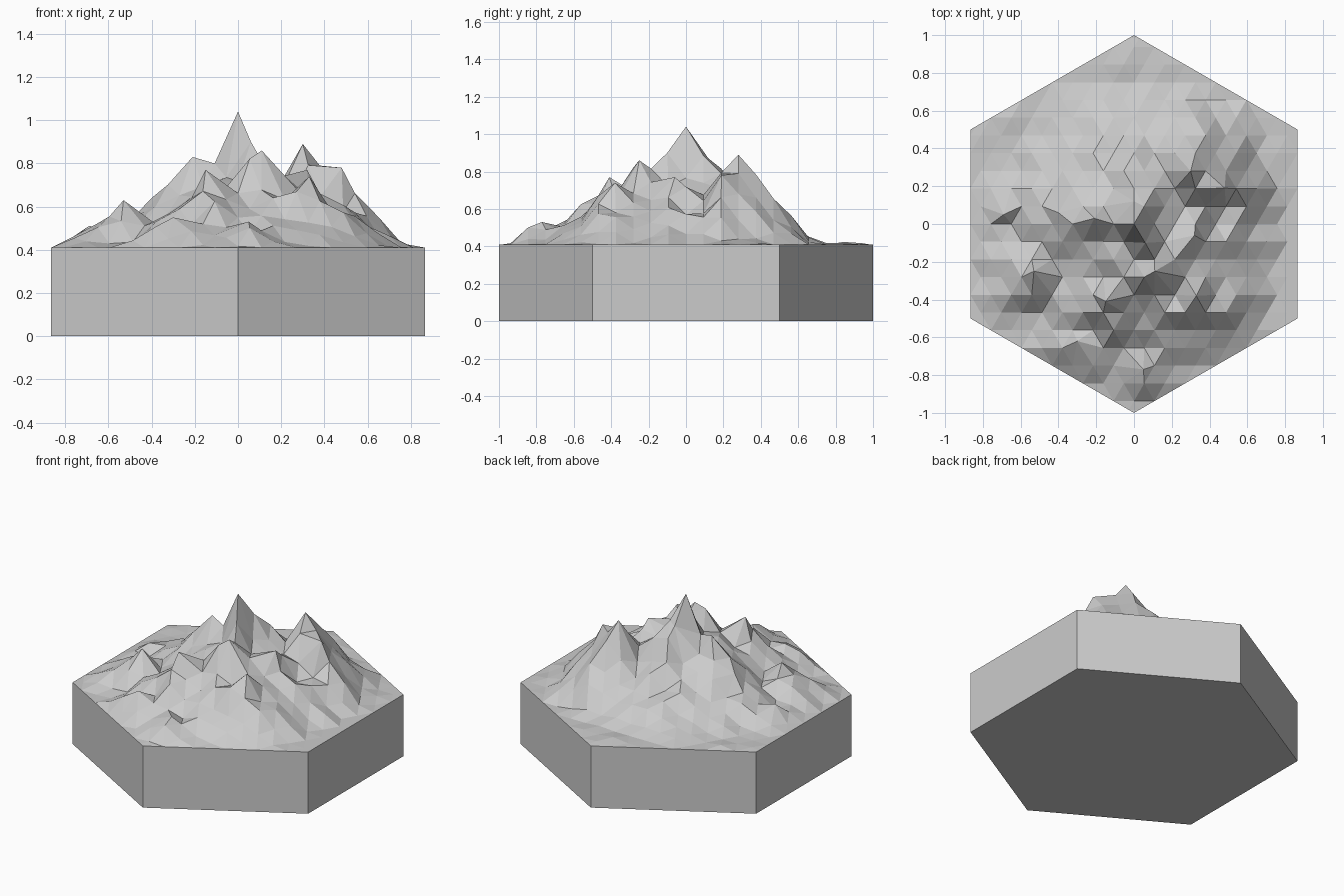
import bpy, bmesh, math, random
from mathutils import Vector, noise

if "Cube" in bpy.data.objects:
    bpy.data.objects.remove(bpy.data.objects["Cube"])

random.seed(7)
RIM = 0.41                    # top of the side walls
S3 = math.sqrt(3) / 2
DX, DY = S3 / 8, 0.75 / 8     # triangle lattice spacing

# Summits: x, y, height above rim, spread
PEAKS = [
    (0, 0, 0.63, 0.34), (0.06, -0.10, 0.49, 0.55), (0.11, -0.25, 0.45, 0.55),
    (0.30, 0.28, 0.48, 0.44), (0.48, 0.19, 0.37, 0.29), (0.32, -0.06, 0.36, 0.46),
    (-0.21, 0.03, 0.42, 0.52), (0.0, 0.12, 0.46, 0.65), (-0.15, -0.41, 0.36, 0.38),
    (-0.53, -0.25, 0.22, 0.32), (-0.40, 0.06, 0.23, 0.42), (0.05, -0.77, 0.12, 0.25),
    (-0.69, 0.05, 0.10, 0.25), (0.33, -0.38, 0.33, 0.40), (-0.30, -0.62, 0.14, 0.35),
]


def inset(x, y):
    """Distance inside the hexagon border."""
    return S3 - max(abs(x), abs(x / 2 + y * S3), abs(x / 2 - y * S3))


def height(x, y):
    """Terrain height: concave cones roughened by streaked noise."""
    h = max(ph * max(0, 1 - math.hypot(x - px, y - py) / w) ** 1.3
            for px, py, ph, w in PEAKS)
    u, v = x * 0.87 - y * 0.5, x * 0.5 + y * 0.87
    rough = noise.noise(Vector((u * 9, v * 4, 3.3))) * 0.5 + random.uniform(-0.4, 0.3)
    h += rough * (0.05 + 0.27 * h)
    return RIM + max(0, h) * max(0, min(1, inset(x, y) * 9))


# Terrain lattice, a little larger than the tile
bm = bmesh.new()
grid = {}
for j in range(-12, 13):
    for i in range(-10, 11):
        x, y = (i + (j % 2) / 2) * DX, j * DY
        grid[i, j] = bm.verts.new((x, y, height(x, y)))
for i, j in grid:
    o = j % 2
    for tri in (((i, j), (i + 1, j), (i + o, j + 1)),
                ((i, j), (i + o, j + 1), (i + o - 1, j + 1))):
        if all(k in grid for k in tri):
            bm.faces.new([grid[k] for k in tri])

# Move the nearest lattice point onto each summit
for px, py, ph, w in PEAKS:
    v = min(grid.values(), key=lambda v: math.hypot(v.co.x - px, v.co.y - py))
    v.co = (px, py, RIM + ph)

# Trim to the hexagon
for k in range(6):
    n = Vector((math.cos(k * math.pi / 3), math.sin(k * math.pi / 3), 0))
    bmesh.ops.bisect_plane(bm, geom=bm.verts[:] + bm.edges[:] + bm.faces[:],
                           plane_co=n * S3, plane_no=n, clear_outer=True)
bmesh.ops.remove_doubles(bm, verts=bm.verts, dist=1e-4)
for v in bm.verts:
    if inset(v.co.x, v.co.y) < 1e-3:
        v.co.z = RIM

# The trimmed outline needs its exact corners: they lie on the lattice border cuts
bm.normal_update()
rim = [e for e in bm.edges if e.is_boundary]

# Straight side walls and flat underside
low = bmesh.ops.extrude_edge_only(bm, edges=rim)["geom"]
for v in [g for g in low if isinstance(g, bmesh.types.BMVert)]:
    v.co.z = 0
base = [g for g in low if isinstance(g, bmesh.types.BMEdge) and g.is_boundary]
bmesh.ops.contextual_create(bm, geom=base)
bmesh.ops.triangulate(bm, faces=[f for f in bm.faces if len(f.verts) == 4 and f.calc_center_median().z > 0.25])
bmesh.ops.recalc_face_normals(bm, faces=bm.faces)

mesh = bpy.data.meshes.new("mountain_tile")
bm.to_mesh(mesh)
bm.free()
bpy.context.collection.objects.link(bpy.data.objects.new("mountain_tile", mesh))
